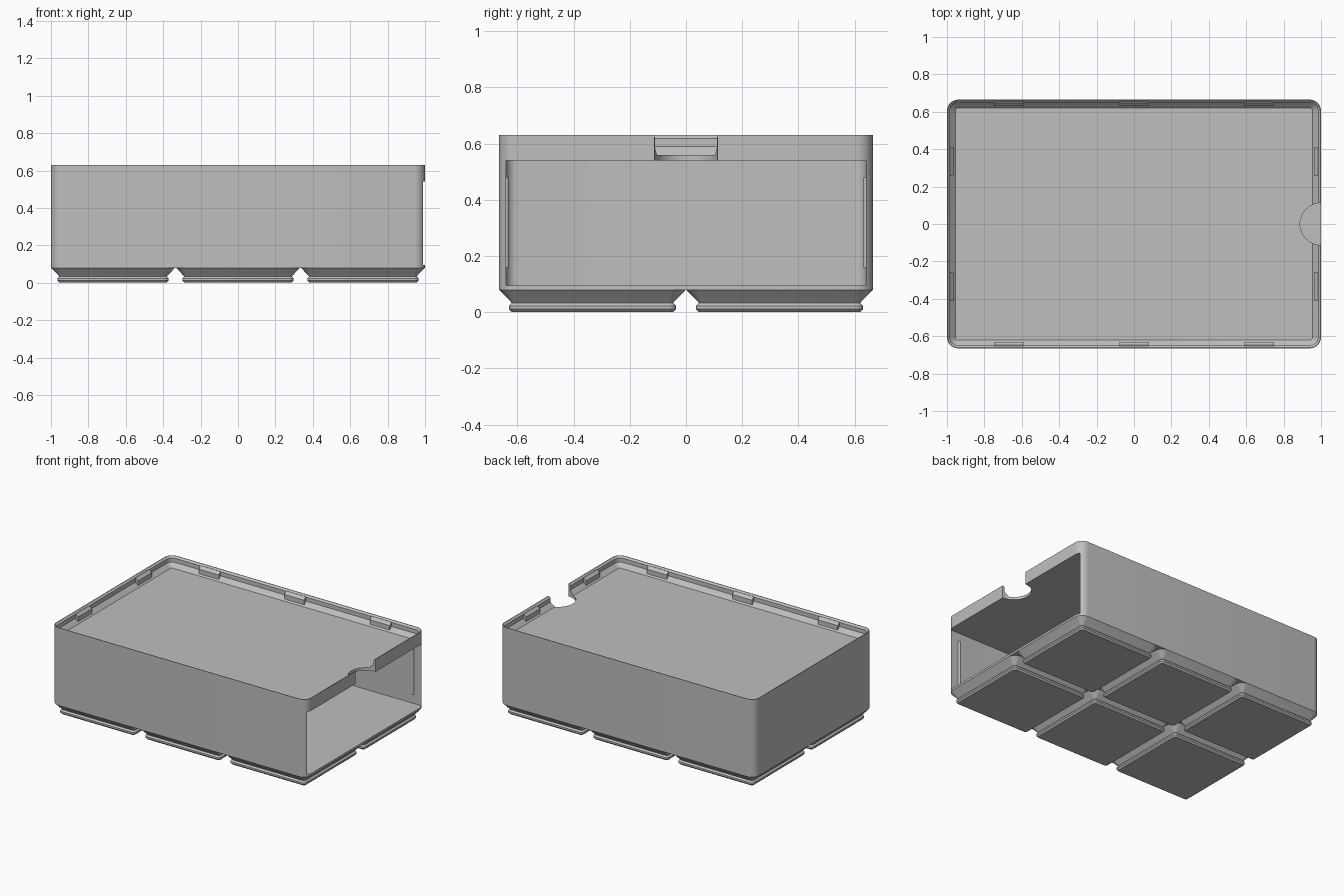
import bpy, bmesh, math

if "Cube" in bpy.data.objects:
    bpy.data.objects.remove(bpy.data.objects["Cube"], do_unlink=True)

grey = bpy.data.materials.new("light grey plastic")
grey.use_nodes = True
grey.diffuse_color = (0.52, 0.52, 0.52, 1)
grey.node_tree.nodes["Principled BSDF"].inputs["Base Color"].default_value = (0.52, 0.52, 0.52, 1)

HX, HY, TOP, BASE = 1.0, 0.665, 0.63, 0.08


def finish(name, bm):
    bmesh.ops.recalc_face_normals(bm, faces=bm.faces[:])
    mesh = bpy.data.meshes.new(name)
    bm.to_mesh(mesh)
    bm.free()
    mesh.materials.append(grey)
    obj = bpy.data.objects.new(name, mesh)
    bpy.context.collection.objects.link(obj)
    return obj


def smooth(obj):
    bpy.ops.object.select_all(action="DESELECT")
    obj.select_set(True)
    bpy.context.view_layer.objects.active = obj
    bpy.ops.object.shade_smooth_by_angle(angle=math.radians(25))


def outline(hx, hy, r, seg=8):
    """Rounded rectangle as a list of points."""
    points = []
    for k, (sx, sy) in enumerate([(1, 1), (-1, 1), (-1, -1), (1, -1)]):
        for i in range(seg + 1):
            a = (k + i / seg) * math.pi / 2
            points.append((sx * (hx - r) + r * math.cos(a), sy * (hy - r) + r * math.sin(a)))
    return points


def loft(name, hx, hy, r, profile, cx=0, cy=0):
    """Stack rounded rectangles following (inset, height) pairs."""
    bm = bmesh.new()
    rings = []
    for inset, z in profile:
        pts = outline(hx - inset, hy - inset, max(r - inset, 0.01))
        rings.append([bm.verts.new((cx + x, cy + y, z)) for x, y in pts])
    for low, high in zip(rings, rings[1:]):
        for i in range(len(low)):
            j = (i + 1) % len(low)
            bm.faces.new((low[i], low[j], high[j], high[i]))
    bm.faces.new(rings[0][::-1])
    bm.faces.new(rings[-1])
    return finish(name, bm)


def cylinder(name, r, x, y, z0, z1, seg):
    bm = bmesh.new()
    bmesh.ops.create_cone(bm, cap_ends=True, segments=seg, radius1=r, radius2=r, depth=z1 - z0)
    bmesh.ops.translate(bm, verts=bm.verts[:], vec=(x, y, (z0 + z1) / 2))
    return finish(name, bm)


# Case: rounded block with drawer bay, top rim recess and thumb notch cut out
case = loft("case", HX, HY, 0.06, [(0, BASE), (0, TOP)])
bay = loft("bay_cutter", 1.1, 0.64, 0.04, [(0, 0.095), (0, 0.54)], cx=0.125)
rim = loft("rim_cutter", HX, HY, 0.06,
           [(0.045, 0.56), (0.016, 0.589), (0.016, 0.618), (0.004, TOP), (0.004, 0.7)])
notch = cylinder("notch_cutter", 0.112, HX, 0, 0.5, 0.75, 48)
bpy.context.view_layer.objects.active = case
for cutter in (bay, rim, notch):
    cutter.hide_render = True
    mod = case.modifiers.new(cutter.name, "BOOLEAN")
    mod.operation, mod.solver, mod.object = "DIFFERENCE", "EXACT", cutter
    bpy.ops.object.modifier_apply(modifier=mod.name)
    bpy.data.objects.remove(cutter, do_unlink=True)
smooth(case)

# Feet: grid of stepped pads
foot_profile = [(0.046, 0), (0.035, 0.011), (0.035, 0.023), (0.045, 0.033), (0.04, 0.039), (0, BASE)]
for i in (-1, 0, 1):
    for j in (-1, 1):
        smooth(loft("foot", 0.332, 0.332, 0.06, foot_profile, i * 0.668, j * 0.333))


# Catches: small ramps along the inside of the rim
catch_section = [(0.006, 0.62), (0.017, 0.62), (0.035, 0.602), (0.035, 0.562), (0.006, 0.562)]


def catch(centre, wall, along_x, side):
    bm = bmesh.new()
    ends = []
    for t in (centre - 0.078, centre + 0.078):
        ring = []
        for inset, z in catch_section:
            d = side * (wall - inset)
            ring.append(bm.verts.new((t, d, z) if along_x else (d, t, z)))
        ends.append(ring)
        bm.faces.new(ring)
    for i in range(len(catch_section)):
        j = (i + 1) % len(catch_section)
        bm.faces.new((ends[0][i], ends[0][j], ends[1][j], ends[1][i]))
    finish("rim_catch", bm)


for side in (-1, 1):
    for c in (-0.67, 0, 0.67):
        catch(c, HY, True, side)
    for c in (-0.335, 0.335):
        catch(c, HX, False, side)
    # Drawer stop ribs just inside the opening
    smooth(cylinder("stop_rib", 0.01, 0.92, side * 0.641, 0.16, 0.48, 12))
